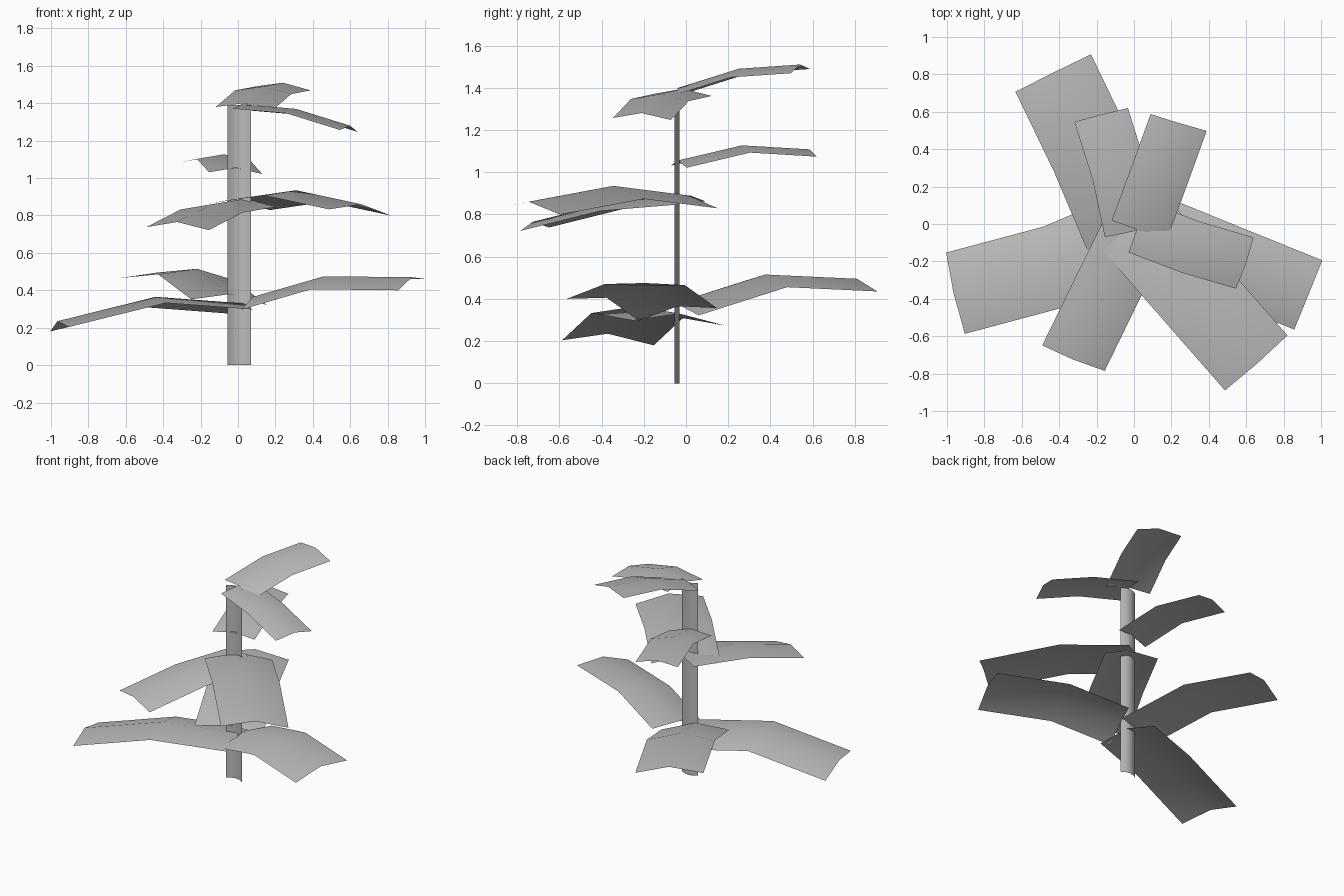
import bpy
import math
from mathutils import Vector

cube = bpy.data.objects.get("Cube")
if cube:
    bpy.data.objects.remove(cube, do_unlink=True)

grey = bpy.data.materials.new("plain grey")
grey.use_nodes = True
COLOUR = (0.5, 0.5, 0.5, 1)
grey.diffuse_color = COLOUR
grey.node_tree.nodes["Principled BSDF"].inputs["Base Color"].default_value = COLOUR


def sheet(name, rows):
    """Smooth open surface through equal rows of points."""
    n = len(rows[0])
    verts = [p for row in rows for p in row]
    faces = [(i * n + j, i * n + j + 1, (i + 1) * n + j + 1, (i + 1) * n + j)
             for i in range(len(rows) - 1) for j in range(n - 1)]
    mesh = bpy.data.meshes.new(name)
    mesh.from_pydata(verts, [], faces)
    mesh.materials.append(grey)
    mesh.shade_smooth()
    obj = bpy.data.objects.new(name, mesh)
    bpy.context.collection.objects.link(obj)
    return obj


def leaf(name, base, mid, tip, side):
    """Arched strip: three spine points and the half-width vector to the right."""
    base, mid, tip, side = map(Vector, (base, mid, tip, side))
    rows = []
    for point, tangent in ((base, mid - base), (mid, tip - base), (tip, tip - mid)):
        droop = side.cross(tangent).normalized() * side.length * 0.2
        rows.append([point - side - droop, point, point + side - droop])
    # wind the faces so that they point upward
    sheet(name, [row[::-1] for row in rows[::-1]])


# Stem: a tall curved strip, bulging to the back
ends, bulge, half, centre = -0.055, 0.025, 0.063, 0.007
arc = [(centre + half * u, ends + bulge * (1 - u * u)) for u in (1, 0.5, 0, -0.5, -1)]
sheet("stem", [[(x, y, z) for x, y in arc] for z in (0, 1.39)])

# Leaves, from the top down
leaf("top_back_leaf", (0.03, -0.035, 1.40), (0.135, 0.25, 1.49), (0.24, 0.54, 1.51),
     (0.15, -0.045, -0.01))
leaf("top_left_leaf", (0.02, -0.015, 1.395), (0.31, -0.125, 1.37), (0.60, -0.21, 1.28),
     (-0.047, -0.137, 0.005))
leaf("upper_back_leaf", (-0.01, -0.04, 1.055), (-0.075, 0.265, 1.127), (-0.175, 0.585, 1.108),
     (0.143, 0.037, -0.005))
leaf("middle_right_leaf", (0.04, 0.02, 0.89), (-0.14, -0.345, 0.86), (-0.325, -0.725, 0.765),
     (-0.167, 0.068, 0.008))
leaf("middle_left_leaf", (0.0, 0.01, 0.89), (0.31, -0.345, 0.935), (0.66, -0.745, 0.86),
     (-0.167, -0.147, 0.017))
leaf("lower_back_leaf", (-0.04, -0.05, 0.38), (-0.22, 0.375, 0.515), (-0.43, 0.81, 0.495),
     (0.202, 0.10, -0.015))
leaf("lower_right_leaf", (0.03, -0.03, 0.33), (-0.44, -0.23, 0.365), (-0.965, -0.37, 0.235),
     (-0.05, 0.217, -0.012))
leaf("lower_left_leaf", (0.08, -0.04, 0.365), (0.46, -0.195, 0.475), (0.93, -0.385, 0.47),
     (-0.075, -0.185, -0.03))
